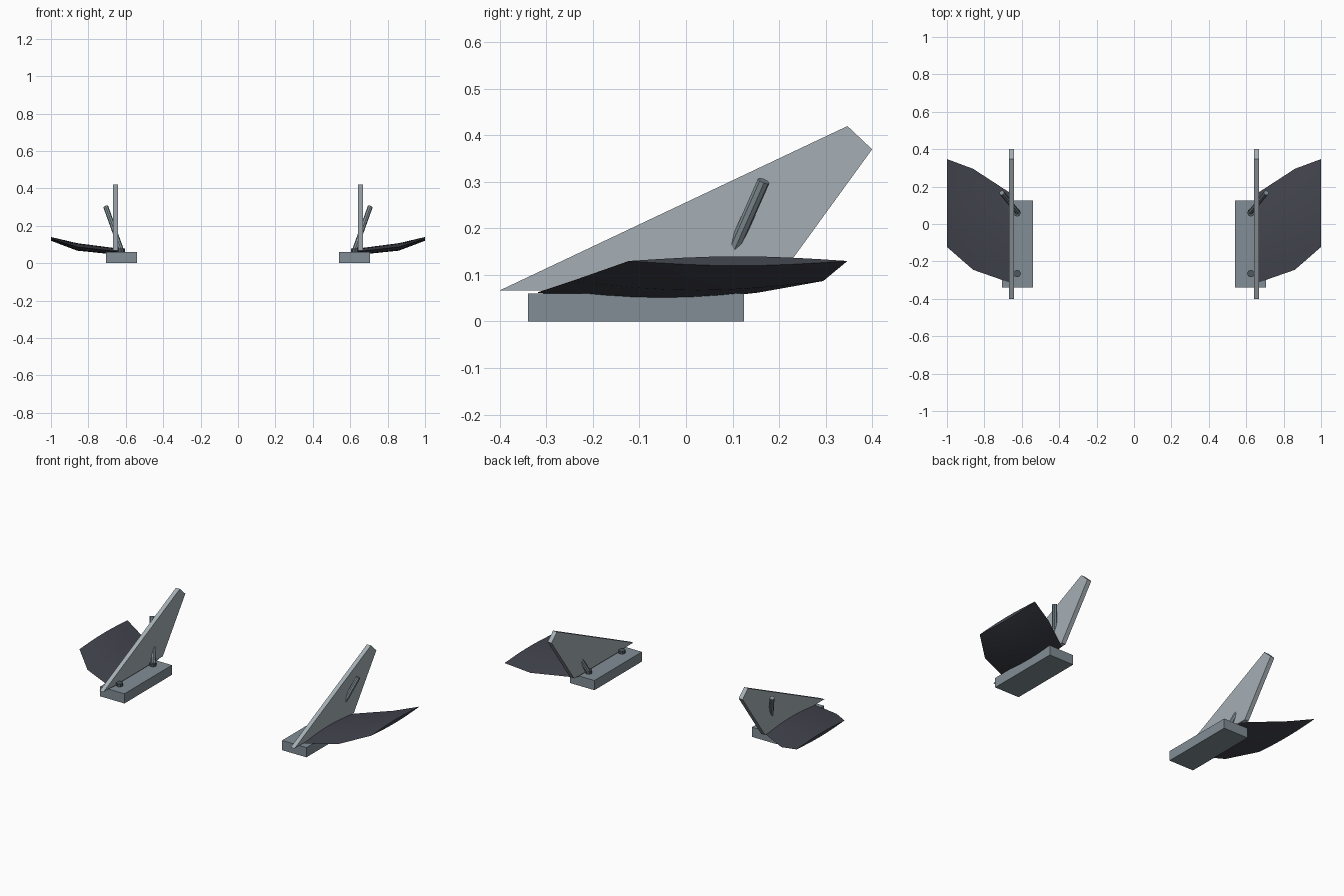
import bpy
import bmesh
import math
from mathutils import Vector

cube = bpy.data.objects.get("Cube")
if cube:
    bpy.data.objects.remove(cube, do_unlink=True)


def material(name, colour):
    mat = bpy.data.materials.new(name)
    mat.use_nodes = True
    mat.diffuse_color = (*colour, 1)
    mat.node_tree.nodes["Principled BSDF"].inputs["Base Color"].default_value = (*colour, 1)
    return mat


base_grey = material("blue grey", (0.22, 0.27, 0.30))
fin_grey = material("light grey", (0.38, 0.43, 0.46))
wing_dark = material("charcoal", (0.055, 0.058, 0.075))
bolt_dark = material("dark steel", (0.08, 0.10, 0.115))


def mirrored_part(name, bm, mat, smooth=False):
    """Turn a bmesh into an object mirrored across the centre plane."""
    bmesh.ops.recalc_face_normals(bm, faces=bm.faces)
    mesh = bpy.data.meshes.new(name)
    bm.to_mesh(mesh)
    bm.free()
    mesh.materials.append(mat)
    obj = bpy.data.objects.new(name, mesh)
    bpy.context.collection.objects.link(obj)
    if smooth:
        bpy.ops.object.select_all(action="DESELECT")
        obj.select_set(True)
        bpy.context.view_layer.objects.active = obj
        bpy.ops.object.shade_smooth_by_angle(angle=math.radians(20))
    mirror = obj.modifiers.new("Mirror", "MIRROR")
    mirror.use_mirror_merge = False
    return obj


def plate(name, profile, x0, x1, mat):
    """Extrude a side profile of (y, z) points from x0 to x1."""
    bm = bmesh.new()
    face = bm.faces.new([bm.verts.new((x0, y, z)) for y, z in profile])
    new = bmesh.ops.extrude_face_region(bm, geom=[face])["geom"]
    verts = [v for v in new if isinstance(v, bmesh.types.BMVert)]
    bmesh.ops.translate(bm, verts=verts, vec=(x1 - x0, 0, 0))
    return mirrored_part(name, bm, mat)


def rod(name, start, end, radius, mat):
    """Eight-sided rod between two points."""
    start, end = Vector(start), Vector(end)
    axis = end - start
    bm = bmesh.new()
    bmesh.ops.create_cone(bm, cap_ends=True, segments=8, radius1=radius,
                          radius2=radius, depth=axis.length)
    bm.transform(axis.to_track_quat("Z", "Y").to_matrix().to_4x4())
    bmesh.ops.translate(bm, verts=bm.verts, vec=(start + end) / 2)
    return mirrored_part(name, bm, mat)


def wing(name, sections, mat, steps=8):
    """Loft lens-shaped sections given as (x, y front, y back, z, half thickness)."""
    bm = bmesh.new()
    rings = []
    for x, front, back, z, thick in sections:
        ring = []
        for i in range(2 * steps):
            t = i / steps if i <= steps else 2 - i / steps
            side = 1 if i <= steps else -1
            height = z + side * thick * math.sin(math.pi * t)
            ring.append(bm.verts.new((x, front + (back - front) * t, height)))
        rings.append(ring)
    count = 2 * steps
    for a, b in zip(rings, rings[1:]):
        for i in range(count):
            j = (i + 1) % count
            bm.faces.new((a[i], a[j], b[j], b[i]))
    bm.faces.new(rings[0])
    bm.faces.new(rings[-1])
    return mirrored_part(name, bm, mat, smooth=True)


# Mounting blocks
plate("mounting_block", [(-0.34, 0), (0.125, 0), (0.125, 0.06), (-0.34, 0.06)],
      0.54, 0.707, base_grey)

# Upright swept fins
plate("fin", [(-0.4, 0.067), (0.18, 0.067), (0.4, 0.37), (0.347, 0.42)],
      0.641, 0.668, fin_grey)

# Upturned side wings
wing("wing", [(0.645, -0.32, 0.155, 0.062, 0.017),
              (0.86, -0.245, 0.295, 0.087, 0.02),
              (1.0, -0.123, 0.347, 0.13, 0.01)], wing_dark)

# Bolts on the blocks and slanted struts through the fins
for label, y in (("front", -0.265), ("rear", 0.06)):
    rod(label + "_bolt", (0.625, y, 0.055), (0.625, y, 0.078), 0.02, bolt_dark)
rod("strut", (0.62, 0.06, 0.06), (0.707, 0.167, 0.302), 0.0135, base_grey)
